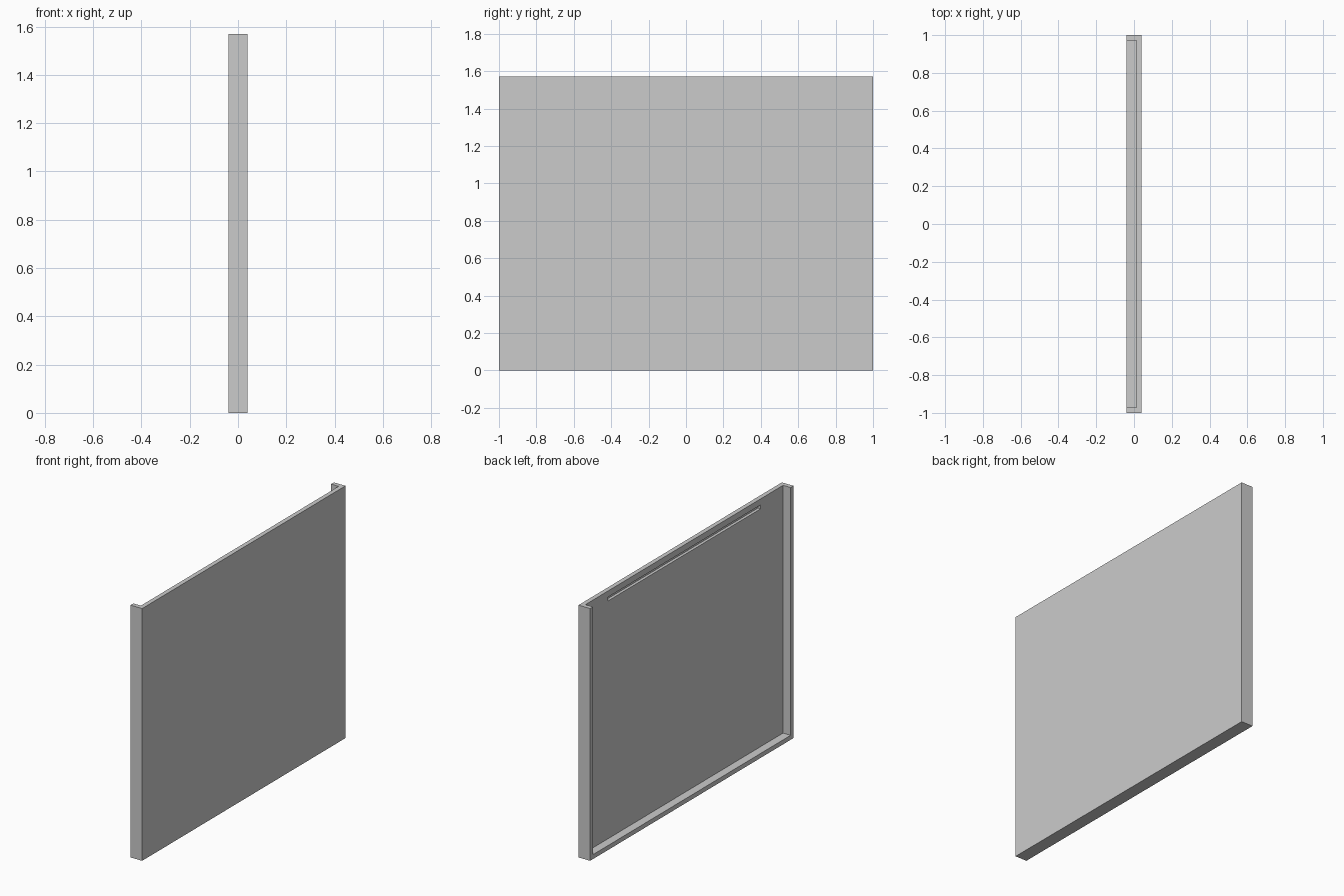
import bpy
from mathutils import Vector

cube = bpy.data.objects.get("Cube")
if cube:
    bpy.data.objects.remove(cube, do_unlink=True)

HEIGHT = 1.57
HALF_DEPTH = 0.04
RIM = 0.028
PANEL_INNER = 0.012

grey = bpy.data.materials.new("light_grey")
grey.use_nodes = True
grey.diffuse_color = (0.6, 0.6, 0.6, 1)
grey.node_tree.nodes["Principled BSDF"].inputs["Base Color"].default_value = (0.6, 0.6, 0.6, 1)


def box(name, low, high):
    """Axis-aligned box between two corners."""
    low, high = Vector(low), Vector(high)
    bpy.ops.mesh.primitive_cube_add(size=1, location=(low + high) / 2)
    obj = bpy.context.object
    obj.name = name
    obj.scale = high - low
    bpy.ops.object.transform_apply(location=False, rotation=False, scale=True)
    obj.data.materials.append(grey)
    return obj


def carve(target, cutter):
    """Subtract a hidden cutter from the target."""
    cutter.hide_render = True
    mod = target.modifiers.new("carve", "BOOLEAN")
    mod.operation = "DIFFERENCE"
    mod.solver = "EXACT"
    mod.object = cutter
    bpy.context.view_layer.objects.active = target
    bpy.ops.object.modifier_apply(modifier=mod.name)
    bpy.data.objects.remove(cutter, do_unlink=True)


# Solid slab
tray = box("tray_panel", (-HALF_DEPTH, -1, 0), (HALF_DEPTH, 1, HEIGHT))

# Recess open to the left and at the top, leaving side rims and a bottom lip
carve(tray, box("recess_cutter", (-0.2, RIM - 1, RIM), (PANEL_INNER, 1 - RIM, HEIGHT + 0.2)))

# Shallow finger groove near the top of the recessed face
carve(tray, box("groove_cutter", (-0.02, -0.75, HEIGHT - 0.062),
                (PANEL_INNER + 0.018, 0.75, HEIGHT - 0.038)))
